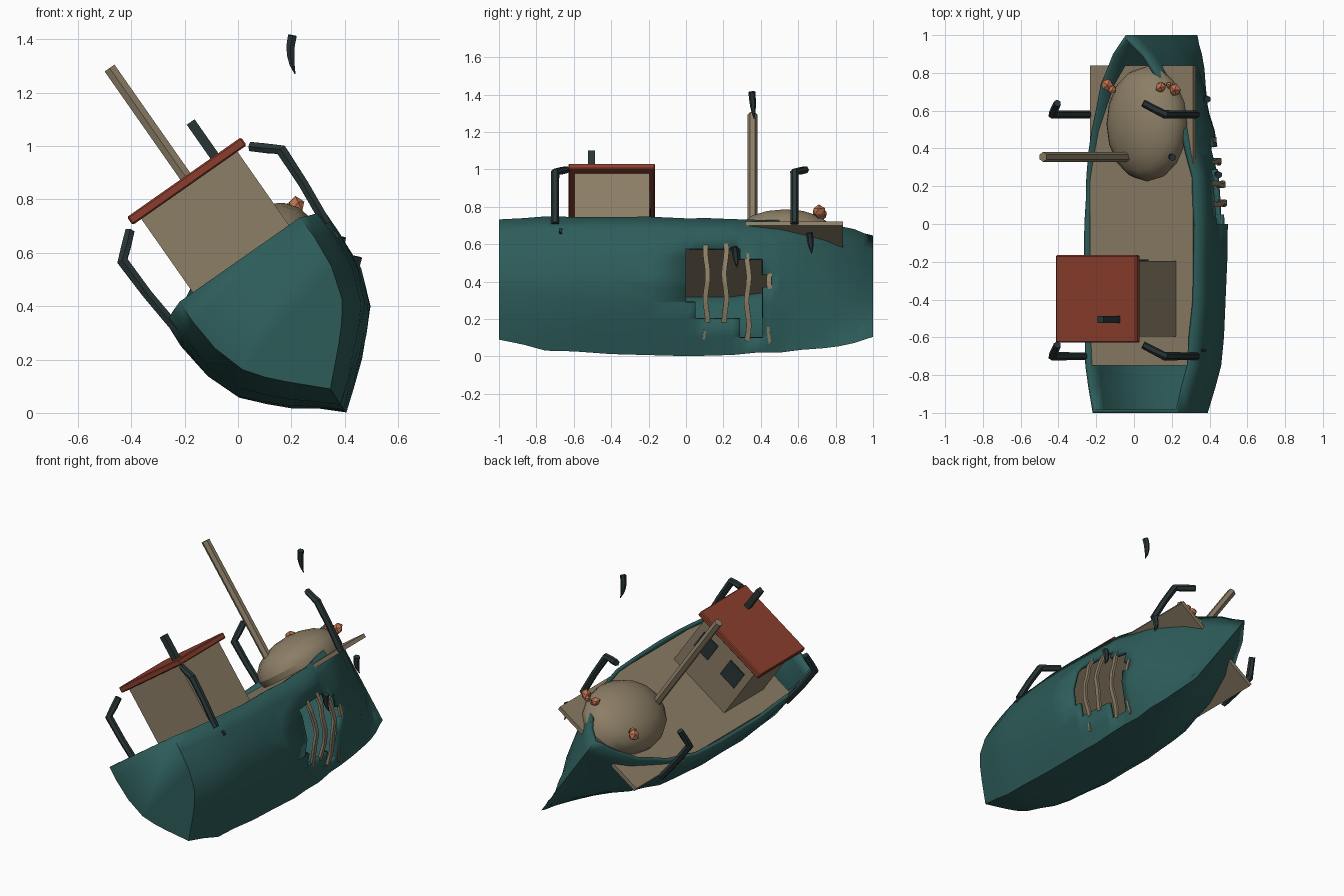
import bpy, bmesh, math, random
from mathutils import Vector, Matrix

if "Cube" in bpy.data.objects:
    bpy.data.objects.remove(bpy.data.objects["Cube"])

random.seed(4)
TILT = math.radians(35)          # the wreck lies rolled over on its side
C, S = math.cos(TILT), math.sin(TILT)
MID = 0.335                      # centre line in the rolled frame


def world(u, y, v):
    return Vector((u * C - v * S, y, u * S + v * C))


ROLL = Matrix.Rotation(-TILT, 4, 'Y')


def material(name, rgb):
    m = bpy.data.materials.new(name)
    m.diffuse_color = (*rgb, 1)
    m.use_nodes = True
    m.node_tree.nodes["Principled BSDF"].inputs["Base Color"].default_value = m.diffuse_color
    return m


GREEN = material("hull_green", (0.026, 0.108, 0.102))
TAN = material("weathered_wood", (0.262, 0.209, 0.133))
RED = material("roof_red", (0.258, 0.048, 0.026))
DARK = material("dark_iron", (0.022, 0.036, 0.037))
CORAL = material("coral_orange", (0.52, 0.17, 0.08))


def finish(name, bm, mat, smooth=None):
    bmesh.ops.recalc_face_normals(bm, faces=bm.faces)
    me = bpy.data.meshes.new(name)
    bm.to_mesh(me)
    bm.free()
    ob = bpy.data.objects.new(name, me)
    bpy.context.collection.objects.link(ob)
    me.materials.append(mat)
    if smooth:
        bpy.ops.object.select_all(action='DESELECT')
        ob.select_set(True)
        bpy.context.view_layer.objects.active = ob
        bpy.ops.object.shade_smooth_by_angle(angle=math.radians(smooth))
    return ob


def box(name, mat, u, y, v, bevel=0):
    """Box given by (min, max) ranges in the rolled frame."""
    bm = bmesh.new()
    bmesh.ops.create_cube(bm, size=1)
    for p in bm.verts:
        p.co = Vector([(a + b) / 2 + c * (b - a) for (a, b), c in zip((u, y, v), p.co)])
    if bevel:
        bmesh.ops.bevel(bm, geom=bm.edges[:], offset=bevel, segments=1, affect='EDGES')
    bm.transform(ROLL)
    return finish(name, bm, mat)


def sweep(name, mat, path, radii, sides=4, flat=1.0):
    """Tube of changing radius along world points."""
    bm = bmesh.new()
    rings = []
    for i, p in enumerate(path):
        d = (path[min(i + 1, len(path) - 1)] - path[max(i - 1, 0)]).normalized()
        a = d.cross(Vector((0, 1, 0))).normalized()
        b = a.cross(d)
        ring = []
        for k in range(sides):
            t = 2 * math.pi * (k + 0.5) / sides
            ring.append(bm.verts.new(p + radii[i] * (a * math.cos(t) * flat + b * math.sin(t))))
        rings.append(ring)
    for r, q in zip(rings, rings[1:]):
        for k in range(sides):
            bm.faces.new((r[k], r[(k + 1) % sides], q[(k + 1) % sides], q[k]))
    bm.faces.new(rings[0])
    bm.faces.new(rings[-1])
    return finish(name, bm, mat)


def lerp_table(table, x, col):
    for a, b in zip(table, table[1:]):
        if x <= b[0]:
            t = (x - a[0]) / (b[0] - a[0])
            return a[col] + t * (b[col] - a[col])
    return table[-1][col]


# Hull stations: y, half width, keel height, gunwale height, bow sharpness
STATIONS = [(-1, .275, -.125, .467, 0), (-.75, .338, -.195, .445, 0), (-.4, .358, -.215, .425, 0),
            (0, .362, -.228, .418, 0), (.25, .352, -.222, .42, .1), (.5, .30, -.205, .445, .3),
            (.74, .21, -.185, .48, .6), (.9, .10, -.15, .525, .9), (1, 0, -.107, .555, 1)]
SECTION = [(0, 0), (.1, .22), (.2, .44), (.3, .64), (.42, .83), (.63, .97), (.85, 1.01), (1, 1)]


def hull_point(y, t, side, inset=0):
    half, keel, top, sharp = (lerp_table(STATIONS, y, c) for c in (1, 2, 3, 4))
    w = lerp_table(SECTION, t, 1) * (1 - .6 * sharp) + t * .6 * sharp
    return world(MID + side * max(0, half * w - inset), y, keel + t * (top - keel))


# Hull skin with a flat transom
bm = bmesh.new()
ys = [-1, -.87, -.75, -.6, -.4, -.2, 0, .12, .25, .38, .5, .62, .74, .82, .9, .95, 1]
profile = [(t, -1) for t, _ in SECTION[:0:-1]] + [(t, 1) for t, _ in SECTION]
rows = []
for y in ys:
    row = []
    for t, s in profile:
        p = hull_point(y, t, s)
        if -1 < y < 1:
            p += Vector((random.uniform(-1, 1), 0, random.uniform(-1, 1))) * .004
        row.append(bm.verts.new(p))
    rows.append(row)
for a, b in zip(rows, rows[1:]):
    for k in range(len(a) - 1):
        bm.faces.new((a[k], a[k + 1], b[k + 1], b[k]))
bm.faces.new(rows[0])
bmesh.ops.remove_doubles(bm, verts=bm.verts, dist=.0005)

# Broken opening in the starboard side: (y0, y1, z0, z1)
HOLES = [(0, .05, .29, .58), (.05, .29, .20, .58), (.29, .41, .10, .52), (.41, .46, .37, .44)]


def near_hole(f):
    c = f.calc_center_median()
    return c.x > .36 and -.15 < c.y < .6 and c.z > .03 and f.normal.y ** 2 < .8


bm.normal_update()
cuts = [(Vector((0, y, 0)), Vector((0, 1, 0))) for y in (0, .05, .29, .41, .46)]
cuts += [(Vector((0, 0, z)), Vector((0, 0, 1))) for z in (.10, .20, .29, .37, .44, .52, .58)]
for co, no in cuts:
    faces = [f for f in bm.faces if near_hole(f)]
    geom = list({e for f in faces for e in f.edges} | {v for f in faces for v in f.verts}) + faces
    bmesh.ops.bisect_plane(bm, geom=geom, plane_co=co, plane_no=no, dist=.0001)
gone = []
for f in bm.faces:
    c = f.calc_center_median()
    if c.x > .36 and any(a < c.y < b and l < c.z < h for a, b, l, h in HOLES):
        gone.append(f)
bmesh.ops.delete(bm, geom=gone, context='FACES')
hull = finish("hull", bm, GREEN, 35)
mod = hull.modifiers.new("plank_thickness", 'SOLIDIFY')
mod.thickness = .022
mod.offset = -1

# Exposed ribs behind the opening, and loose splinters below it
for y0, lo, hi in ((.11, .17, .60), (.21, .17, .60), (.33, .08, .55),
                   (.45, .36, .45), (.10, .08, .14), (.445, .06, .16)):
    loose = hi < .2
    pts = [hull_point(y0, i / 60, 1, -.004 if loose else .006) for i in range(61)]
    pts = [p + Vector((0, .006 * math.sin(p.z * 25 + y0 * 30), 0)) for p in pts if lo < p.z < hi]
    r = .01 if loose else .019
    sweep("splinter" if loose else "rib", TAN, pts, [r] * len(pts), flat=.6)

# Deck, wider than the bow so that its corners stick out
box("deck", TAN, (MID - .332, MID + .335), (-.75, .84), (.386, .411))

# Wheelhouse, roof, windows and stove pipe
box("cabin", TAN, (MID - .215, MID + .225), (-.595, -.195), (.40, .805))
box("cabin_roof", RED, (MID - .255, MID + .267), (-.628, -.165), (.803, .84), .006)
for u in (.225, .455):
    box("cabin_window", DARK, (u - .06, u + .06), (-.196, -.188), (.60, .73))
box("stove_pipe", DARK, (.462, .498), (-.525, -.487), (.83, .995))

# Mast
sweep("mast", TAN, [world(.347, .355, .40), world(.347, .355, 1.335)], [.026, .026], 6)

# Sand mound on the foredeck
bm = bmesh.new()
bmesh.ops.create_uvsphere(bm, u_segments=16, v_segments=10, radius=1)
bm.transform(Matrix.Translation((.40, .53, .45)) @ Matrix.Diagonal((.24, .305, .16, 1)))
res = bmesh.ops.bisect_plane(bm, geom=bm.verts[:] + bm.edges[:] + bm.faces[:],
                             plane_co=(0, 0, .405), plane_no=(0, 0, -1), clear_outer=True)
bmesh.ops.holes_fill(bm, edges=[e for e in res['geom_cut'] if isinstance(e, bmesh.types.BMEdge)])
bm.transform(ROLL)
finish("sand_mound", bm, TAN, 30)

# Four bent davits, mirrored across the centre line
for y in (.58, -.70):
    for s in (1, -1):
        path = [world(MID + s * a, y + dy, v) for a, dy, v in
                ((.343, 0, .39), (.358, 0, .56), (.363, 0, .715), (.32, .03, .752), (.277, .06, .79))]
        sweep("davit", DARK, path, [.021, .021, .023, .021, .02], 6)

# Curved hooks
for x, y, z, h in ((.20, .352, 1.415, .145), (.385, .66, .66, .11), (.445, .26, .585, .11)):
    path = [Vector((x + .012 * (2 * t - 1) ** 2 - .008 + .01 * t, y + .012 * t, z - h * t))
            for t in (0, .25, .5, .75, 1)]
    sweep("hook", DARK, path, [.019, .018, .016, .011, .002], 6)

# Small mooring cleat on the starboard side
p = hull_point(-.67, .86, 1)
sweep("cleat", DARK, [p, p + Vector((.02, 0, -.02))], [.012, .01])

# Coral clumps on the mound
for x, y, z, r in ((.215, .71, .775, .036), (.14, .725, .755, .03), (-.14, .735, .62, .036),
                   (-.115, .71, .63, .025), (.19, .735, .765, .022)):
    bm = bmesh.new()
    bmesh.ops.create_icosphere(bm, subdivisions=1, radius=r)
    for v in bm.verts:
        v.co *= random.uniform(.8, 1.12)
    bm.transform(Matrix.Translation((x, y, z)))
    finish("coral", bm, CORAL)
